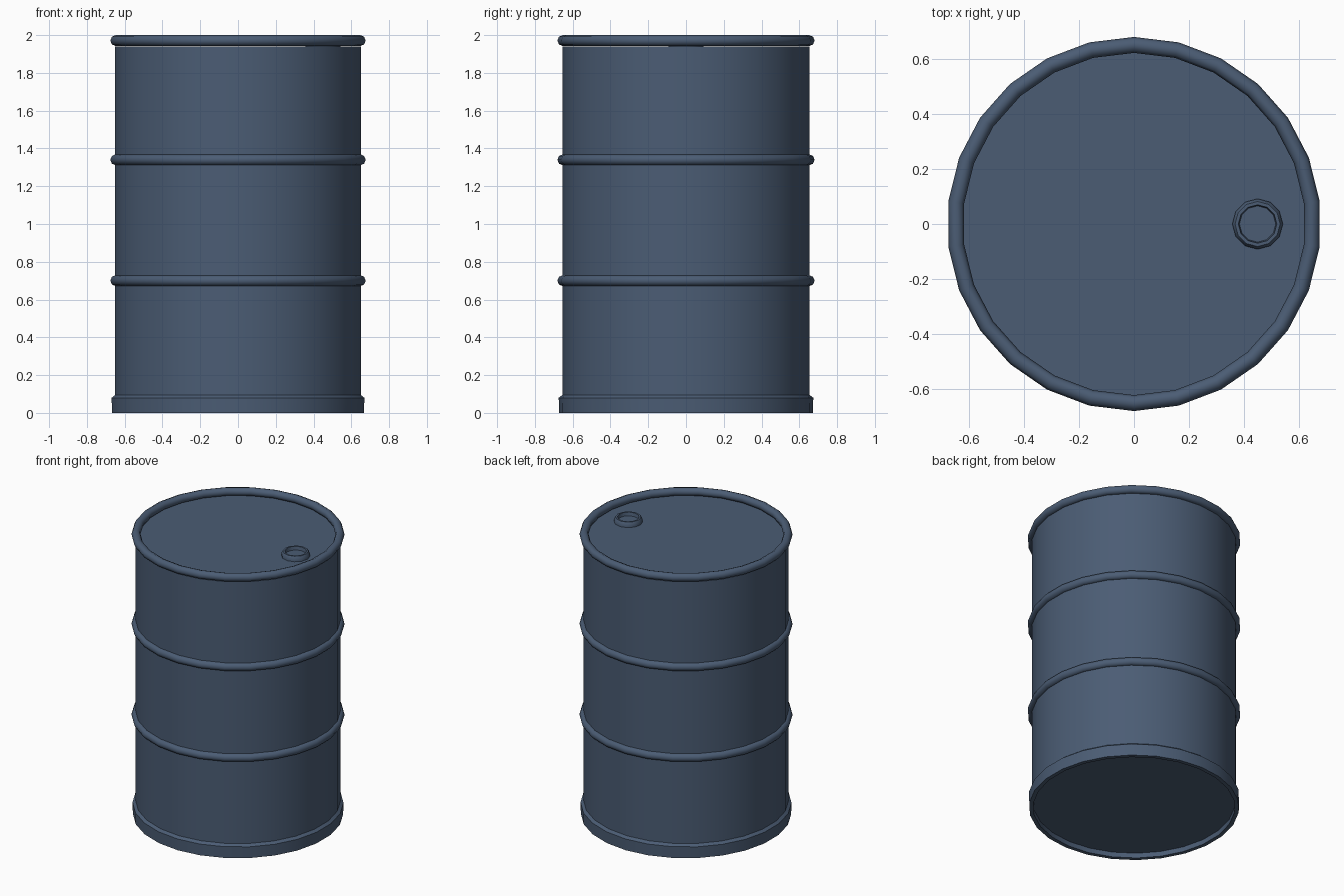
import bpy, math

if "Cube" in bpy.data.objects:
    bpy.data.objects.remove(bpy.data.objects["Cube"])

SIDES = 26
steel = bpy.data.materials.new("blue_grey_steel")
steel.diffuse_color = (0.07, 0.108, 0.175, 1)
steel.use_nodes = True
steel.node_tree.nodes["Principled BSDF"].inputs["Base Color"].default_value = steel.diffuse_color


def lathe(name, profile, sides=SIDES, centre=(0, 0), closed=False, angle=35):
    """Spin an (r, z) profile round the vertical; r = 0 makes a pole."""
    verts, rows, faces = [], [], []
    for r, z in profile:
        if r == 0:
            rows.append([len(verts)] * sides)
            verts.append((centre[0], centre[1], z))
        else:
            rows.append(list(range(len(verts), len(verts) + sides)))
            for i in range(sides):
                a = math.pi / 2 + 2 * math.pi * i / sides
                verts.append((centre[0] + r * math.cos(a),
                              centre[1] + r * math.sin(a), z))
    pairs = list(zip(rows, rows[1:] + rows[:1]))
    if not closed:
        pairs.pop()
    for lo, hi in pairs:
        for i in range(sides):
            j = (i + 1) % sides
            f = [lo[i], lo[j], hi[j], hi[i]]
            faces.append(list(dict.fromkeys(f)))
    mesh = bpy.data.meshes.new(name)
    mesh.from_pydata(verts, [], faces)
    mesh.materials.append(steel)
    obj = bpy.data.objects.new(name, mesh)
    bpy.context.collection.objects.link(obj)
    bpy.ops.object.select_all(action='DESELECT')
    obj.select_set(True)
    bpy.context.view_layer.objects.active = obj
    bpy.ops.object.shade_smooth_by_angle(angle=math.radians(angle))
    return obj


def hoop(name, z, major=0.652, minor=0.029, steps=8):
    """Rolled ring round the drum."""
    profile = [(major + minor * math.cos(2 * math.pi * k / steps),
                z + minor * math.sin(2 * math.pi * k / steps))
               for k in range(steps)]
    return lathe(name, profile, closed=True, angle=60)


# Drum body with sunken lid and base
lathe("drum_body", [(0, 0.035), (0.655, 0.035), (0.655, 1.94), (0, 1.94)])

# Top rim and the two rolling hoops
hoop("top_rim", 1.971)
hoop("upper_hoop", 1.34)
hoop("lower_hoop", 0.70)

# Bottom chime band
lathe("bottom_band", [(0.645, 0.0), (0.672, 0.0), (0.674, 0.08),
                      (0.655, 0.095), (0.645, 0.06)], closed=True)

# Bung opening on the lid
lathe("bung_cap", [(0.092, 1.938), (0.092, 1.958), (0.082, 1.974),
                   (0.070, 1.974), (0.066, 1.95), (0, 1.95)],
      sides=12, centre=(0.45, 0))
